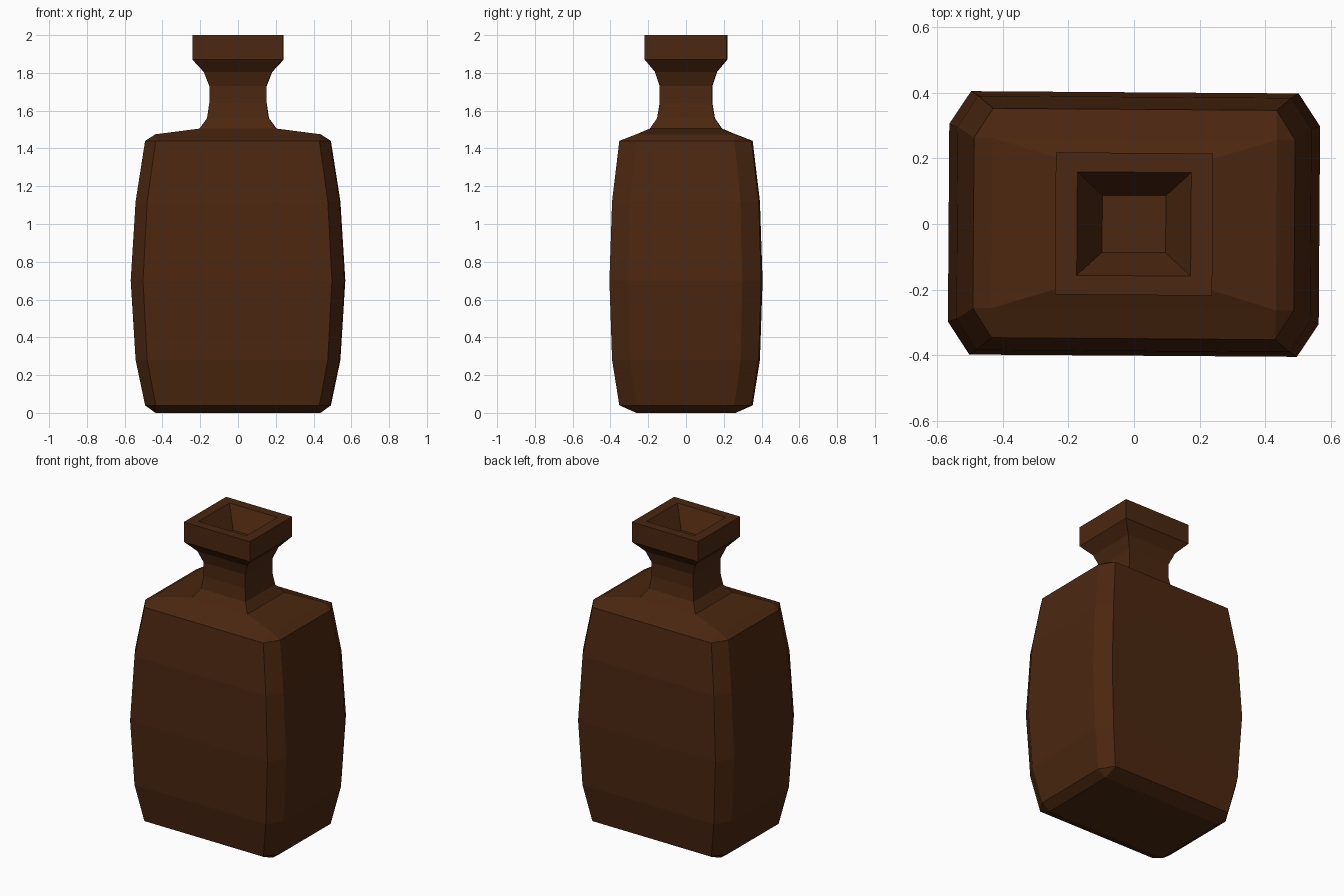
import bpy, bmesh
from mathutils import Matrix

if "Cube" in bpy.data.objects:
    bpy.data.objects.remove(bpy.data.objects["Cube"])


def ring(bm, z, hx, hy, cx=0.0, cy=0.0):
    """Rectangle with optionally chamfered corners, always 8 points."""
    pts = [(hx, -hy + cy), (hx, hy - cy), (hx - cx, hy), (-hx + cx, hy),
           (-hx, hy - cy), (-hx, -hy + cy), (-hx + cx, -hy), (hx - cx, -hy)]
    return [bm.verts.new((x, y, z)) for x, y in pts]


# z, half width, half depth, corner chamfer in x and y
profile = [
    # body
    (0.00, 0.435, 0.26, 0, 0),
    (0.04, 0.49, 0.35, 0.057, 0.09),
    (0.28, 0.54, 0.388, 0.062, 0.095),
    (0.70, 0.566, 0.402, 0.066, 0.10),
    (1.12, 0.54, 0.388, 0.062, 0.095),
    (1.44, 0.49, 0.35, 0.057, 0.09),
    (1.475, 0.435, 0.26, 0, 0),
    # neck
    (1.505, 0.203, 0.19, 0, 0),
    (1.56, 0.163, 0.152, 0, 0),
    (1.64, 0.151, 0.139, 0, 0),
    (1.73, 0.151, 0.139, 0, 0),
    (1.805, 0.18, 0.163, 0, 0),
    # lip
    (1.87, 0.24, 0.217, 0, 0),
    (2.00, 0.24, 0.217, 0, 0),
    # mouth recess
    (2.00, 0.174, 0.158, 0, 0),
    (1.87, 0.097, 0.087, 0, 0),
]

bm = bmesh.new()
rings = [ring(bm, *row) for row in profile]
for a, b in zip(rings, rings[1:]):
    for i in range(8):
        j = (i + 1) % 8
        bm.faces.new((a[i], a[j], b[j], b[i]))
bm.faces.new(rings[0][::-1])
bm.faces.new(rings[-1])

# collapse the unchamfered corners
bmesh.ops.remove_doubles(bm, verts=bm.verts, dist=0.0005)
bmesh.ops.recalc_face_normals(bm, faces=bm.faces)
bm.transform(Matrix.Rotation(-0.007, 4, 'Z'))

mesh = bpy.data.meshes.new("bottle")
bm.to_mesh(mesh)
bm.free()
bottle = bpy.data.objects.new("bottle", mesh)
bpy.context.collection.objects.link(bottle)

# dark brown glass
mat = bpy.data.materials.new("dark_brown")
mat.diffuse_color = (0.07, 0.02, 0.005, 1)
mat.use_nodes = True
mat.node_tree.nodes["Principled BSDF"].inputs["Base Color"].default_value = mat.diffuse_color
mesh.materials.append(mat)
